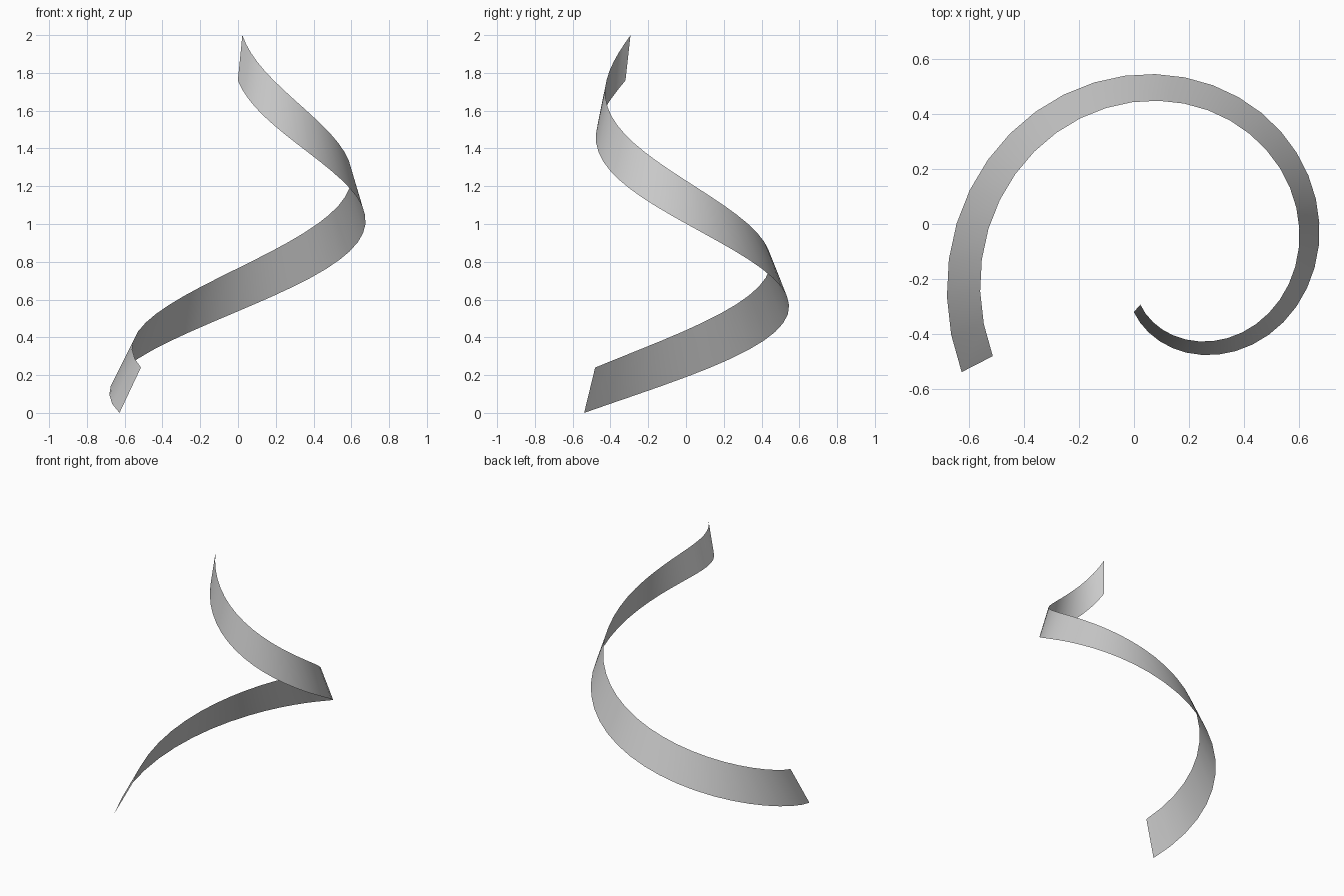
import bpy, bmesh
from math import cos, sin, radians

cube = bpy.data.objects.get("Cube")
if cube:
    bpy.data.objects.remove(cube, do_unlink=True)

# Spiral dimensions
STEPS = 37
CENTRE_X, CENTRE_Y = 0.165, -0.132
START_ANGLE, SWEEP = 207.2, 338.5     # degrees, winding clockwise from above
R_START, R_END = 0.891, 0.251         # radius of the lower edge
RISE, BAND = 1.76, 0.24               # climb of the lower edge, band height
TAPER = 0.857                         # upper edge radius relative to lower

# Plain grey material
grey = bpy.data.materials.new("light grey")
grey.use_nodes = True
colour = (0.6, 0.6, 0.6, 1)
grey.diffuse_color = colour
grey.node_tree.nodes["Principled BSDF"].inputs["Base Color"].default_value = colour


def edge_point(t, scale, lift):
    """Point on the shrinking, rising spiral at fraction t."""
    angle = radians(START_ANGLE - SWEEP * t)
    r = (R_START + (R_END - R_START) * t) * scale
    return (CENTRE_X + r * cos(angle), CENTRE_Y + r * sin(angle), RISE * t + lift)


# Single-sheet ribbon, leaning inward, normals facing out
bm = bmesh.new()
rungs = []
for i in range(STEPS + 1):
    t = i / STEPS
    rungs.append((bm.verts.new(edge_point(t, 1, 0)),
                  bm.verts.new(edge_point(t, TAPER, BAND))))
for (low_a, top_a), (low_b, top_b) in zip(rungs, rungs[1:]):
    face = bm.faces.new((low_a, top_a, top_b, low_b))
    face.smooth = True

mesh = bpy.data.meshes.new("spiral_ribbon")
bm.to_mesh(mesh)
bm.free()
mesh.materials.append(grey)
ribbon = bpy.data.objects.new("spiral_ribbon", mesh)
bpy.context.collection.objects.link(ribbon)
